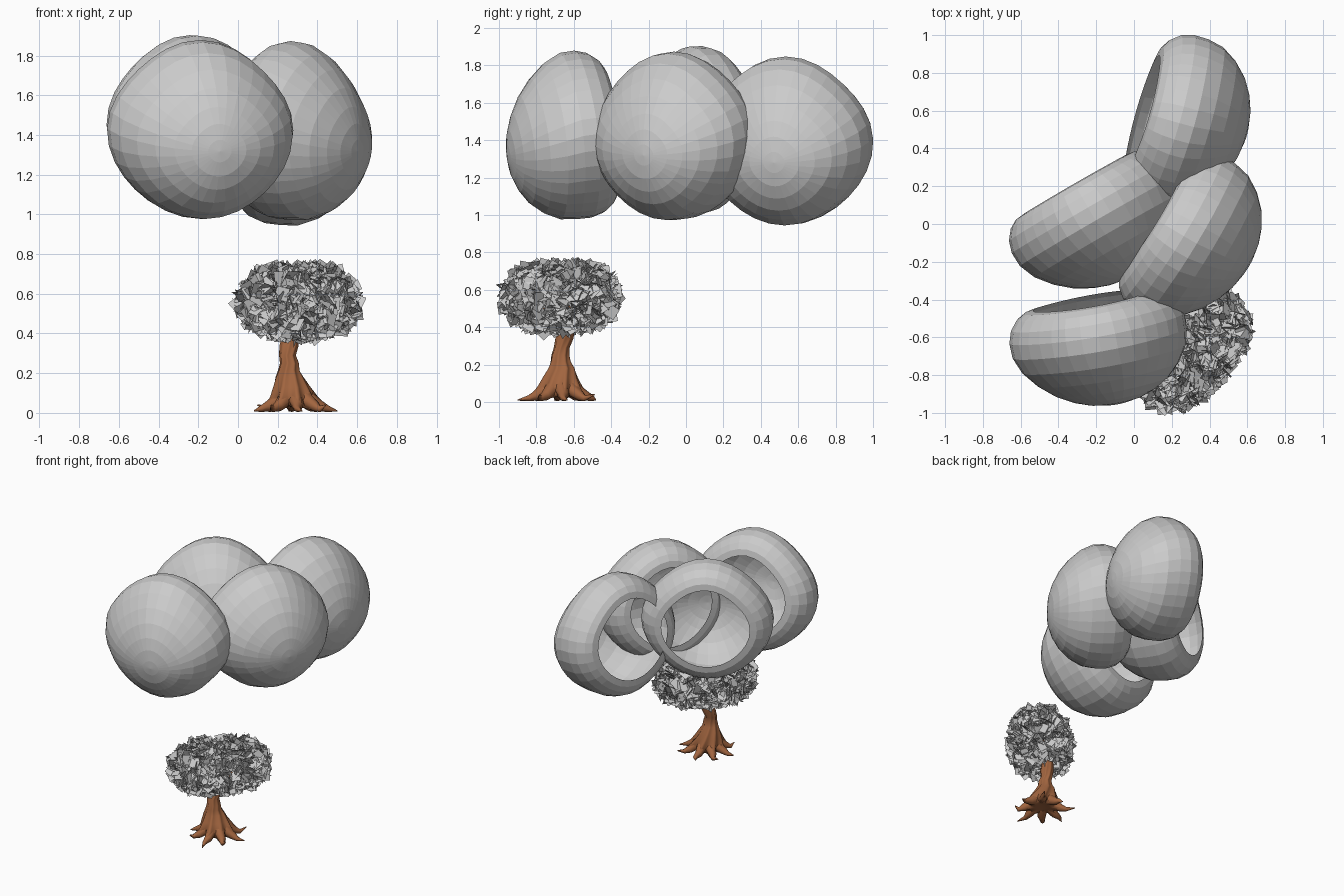
import bpy, bmesh, math, random
from mathutils import Vector, Matrix

if "Cube" in bpy.data.objects:
    bpy.data.objects.remove(bpy.data.objects["Cube"])

random.seed(4)


def make_object(name, bm, mat=None, smooth=False):
    bmesh.ops.recalc_face_normals(bm, faces=bm.faces)
    me = bpy.data.meshes.new(name)
    bm.to_mesh(me)
    bm.free()
    for p in me.polygons:
        p.use_smooth = smooth
    if mat:
        me.materials.append(mat)
    ob = bpy.data.objects.new(name, me)
    bpy.context.collection.objects.link(ob)
    return ob


def skin_rings(bm, rings, caps=True):
    """Bridge rings of points; a one-point ring becomes a pole."""
    rows = [[bm.verts.new(p) for p in r] for r in rings]
    for a, b in zip(rows, rows[1:]):
        n = max(len(a), len(b))
        for i in range(n):
            j = (i + 1) % n
            if len(a) == 1:
                bm.faces.new((a[0], b[i], b[j]))
            elif len(b) == 1:
                bm.faces.new((a[i], b[0], a[j]))
            else:
                bm.faces.new((a[i], b[i], b[j], a[j]))
    if caps:
        for r in (rows[0], rows[-1]):
            if len(r) > 2:
                bm.faces.new(r)


# Hollow cloud puffs: one open shell profile (along axis, radius), turned and placed.
# The nose sags downwards while the mouth stays nearly upright.
PROFILE = [(.355, 0), (.35, .06), (.335, .14), (.305, .22), (.255, .305), (.185, .38),
           (.10, .44), (.01, .468), (-.07, .47), (-.135, .45), (-.185, .41),
           (-.212, .365), (-.218, .315)]
SAG, SIDE = .2, .1


def puff(name, centre, azimuth, tilt):
    az, t = math.radians(azimuth), math.radians(tilt)
    f = Vector((math.cos(az) * math.cos(t), math.sin(az) * math.cos(t), -math.sin(t)))
    u = Vector((-math.sin(az), math.cos(az), 0))
    v = f.cross(u)
    rings = []
    for a, r in PROFILE:
        c = Vector(centre) + f * a + (u * SIDE - v * SAG) * max(a, 0)
        ring = []
        for k in range(32):
            th = k * math.tau / 32
            lump = r * (1 - (.055 if th < math.pi else .03) * math.sin(2 * th) ** 2)
            ring.append(c + u * (lump * math.cos(th)) + v * (.955 * lump * math.sin(th)))
        rings.append(ring if r else [c])
    bm = bmesh.new()
    skin_rings(bm, rings, caps=False)
    make_object(name, bm)


puff("cloud_puff_front", (-.185, -.62, 1.425), -80, 6)
puff("cloud_puff_left", (-.205, .02, 1.455), -60, -1)
puff("cloud_puff_right", (.29, -.08, 1.42), -31, 5)
puff("cloud_puff_back", (.255, .53, 1.393), -16, 7)

# Trunk with flared, pointed roots
bark = bpy.data.materials.new("bark")
bark.diffuse_color = (.36, .13, .05, 1)
bark.use_nodes = True
bark.node_tree.nodes["Principled BSDF"].inputs["Base Color"].default_value = bark.diffuse_color
ROOTS, SEG = 8, 48
# x, y, z, radius, root spikiness
LEVELS = [(.285, -.67, .035, .05, 0), (.285, -.67, .03, .115, .6), (.285, -.67, .05, .115, .45),
          (.28, -.67, .085, .108, .2), (.27, -.67, .13, .088, .16), (.26, -.665, .18, .068, .14),
          (.257, -.67, .215, .052, .12), (.26, -.672, .25, .046, .1), (.25, -.665, .29, .04, .1), (.258, -.65, .34, .046, .08),
          (.265, -.635, .39, .038, .06), (.275, -.63, .47, .032, .05), (.28, -.64, .54, .02, 0)]
bm = bmesh.new()
rings = []
for x, y, z, r, spike in LEVELS:
    ring = []
    for k in range(SEG):
        th = k * math.tau / SEG
        lobe = (.5 + .5 * math.cos(ROOTS * th)) ** 2
        length = 1 + .18 * math.sin(3 * th + .6)
        rr = r * (1 + spike * (lobe * length * 1.15 - .45))
        zz = z - (.022 * lobe * spike if z < .1 else 0) + (.006 * math.sin(2 * th) if z < .1 else 0)
        twist = th + z * 2.2
        ring.append((x + rr * math.cos(twist), y + rr * math.sin(twist), max(zz, 0)))
    rings.append(ring)
skin_rings(bm, rings)
make_object("trunk", bm, bark, True)


def tapered_limb(name, points, radii):
    cu = bpy.data.curves.new(name, 'CURVE')
    cu.dimensions = '3D'
    cu.bevel_depth = 1
    cu.bevel_resolution = 2
    cu.use_fill_caps = True
    sp = cu.splines.new('POLY')
    sp.points.add(len(points) - 1)
    for p, co, r in zip(sp.points, points, radii):
        p.co = (*co, 1)
        p.radius = r
    cu.materials.append(bark)
    bpy.context.collection.objects.link(bpy.data.objects.new(name, cu))


# Root tips reaching out over the ground, and branches inside the crown
for i in range(ROOTS):
    th = i * math.tau / ROOTS + .08
    reach = .212 + .022 * math.sin(3 * th)
    pts = [(.285 + d * math.cos(th + b), -.67 + d * math.sin(th + b), z)
           for d, z, b in ((.07, .07, 0), (.13, .034, .04), (.17, .02, .0), (reach, .01 + .03 * (i % 2), .08))]
    tapered_limb(f"root_{i + 1}", pts, (.04, .028, .016, .003))
tapered_limb("branch_right", [(.265, -.64, .40), (.36, -.57, .47), (.47, -.48, .53)], (.026, .018, .006))
tapered_limb("branch_left", [(.265, -.64, .42), (.22, -.74, .49), (.16, -.82, .54)], (.024, .016, .006))

# Leaf crown: random square leaves on a boxy oval shell
bm = bmesh.new()
turn = Matrix.Rotation(math.radians(47), 3, 'Z')
for i in range(1400):
    d = Vector((random.gauss(0, 1), random.gauss(0, 1), random.gauss(0, 1))).normalized()
    box = sum(abs(q) ** 2.35 for q in d) ** (-1 / 2.35)
    d = d * box * random.uniform(.78, .98)
    p = turn @ Vector((d.x * .365, d.y * .22, d.z * .19)) + Vector((.305, -.67, .56))
    p.z -= .02 * max(0, 1 - abs(d.x) * 4) if d.z > 0 else 0
    rot = Matrix.Rotation(random.uniform(0, math.tau), 3, 'Z') @ \
        Matrix.Rotation(math.acos(random.uniform(-1, 1)), 3, 'X') @ \
        Matrix.Rotation(random.uniform(0, math.tau), 3, 'Z')
    s = random.uniform(.025, .038)
    quad = [bm.verts.new(p + rot @ Vector((sx * s, sy * s, 0)))
            for sx, sy in ((-1, -1), (1, -1), (1, 1), (-1, 1))]
    bm.faces.new(quad)
make_object("leaf_crown", bm)
